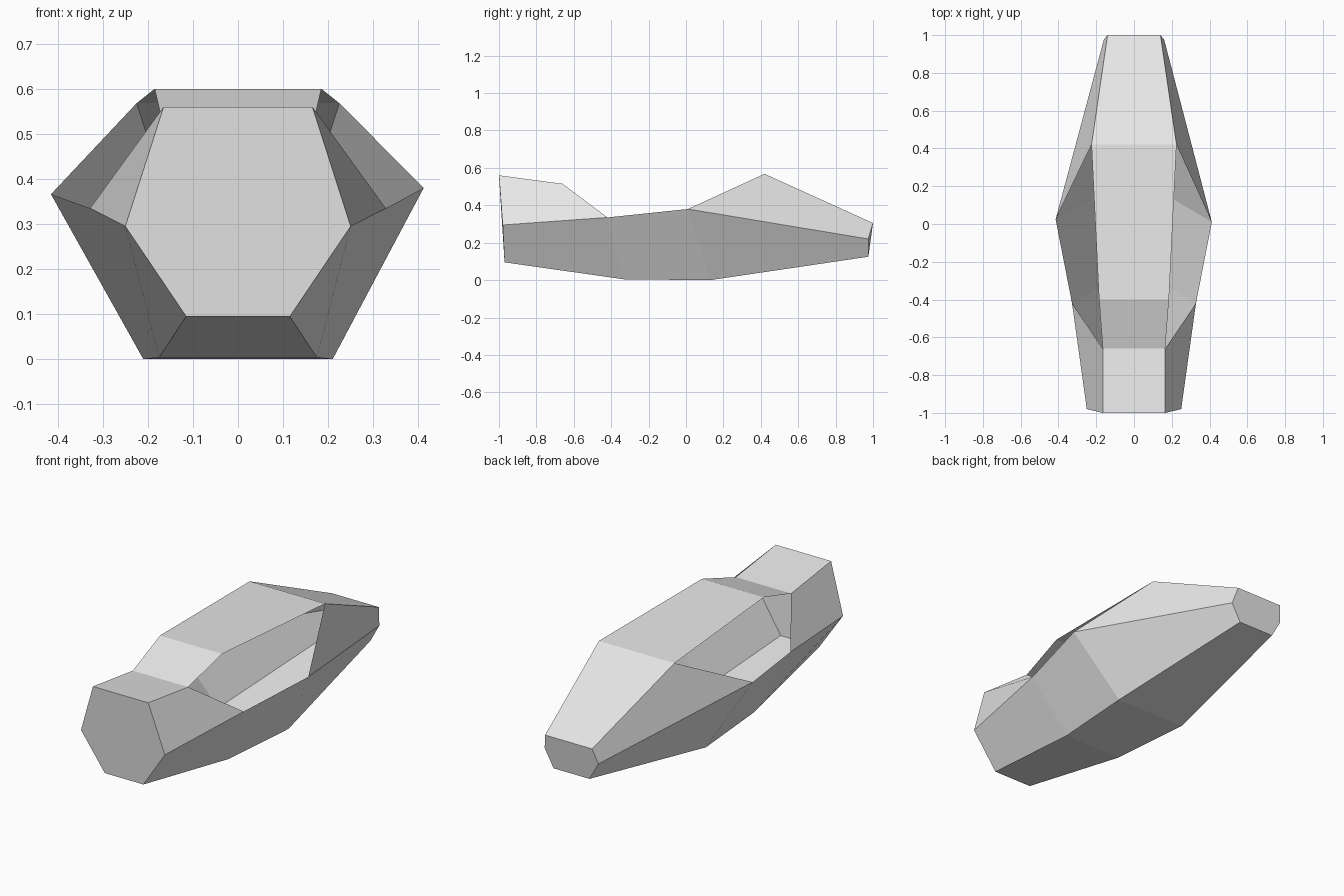
import bpy
import bmesh
from mathutils import Vector

cube = bpy.data.objects.get("Cube")
if cube:
    bpy.data.objects.remove(cube, do_unlink=True)

grey = bpy.data.materials.new("light grey")
grey.use_nodes = True
grey.diffuse_color = (0.8, 0.8, 0.8, 1)
grey.node_tree.nodes["Principled BSDF"].inputs["Base Color"].default_value = (0.8, 0.8, 0.8, 1)

# Corner points on the +x side, named by line (roof, belt, keel) and station
P = {
    "roof_nose": (0.165, -1.0, 0.56), "roof_cowl": (0.165, -0.66, 0.515),
    "roof_front": (0.185, -0.40, 0.60), "roof_rear": (0.225, 0.42, 0.568),
    "roof_tail": (0.14, 1.0, 0.305),
    "belt_nose": (0.25, -0.98, 0.295), "belt_front": (0.328, -0.42, 0.335),
    "belt_mid": (0.412, 0.01, 0.38), "belt_tail": (0.16, 0.975, 0.22),
    "keel_nose": (0.115, -0.97, 0.095), "keel_front": (0.175, -0.33, 0.004),
    "keel_mid": (0.21, 0.13, 0.0), "keel_tail": (0.107, 0.975, 0.125),
}
# The widest corner sits slightly lower and further back on the -x side
UNEVEN = {"belt_mid": (-0.415, 0.025, 0.366)}


def corner(name, side):
    if side < 0 and name in UNEVEN:
        return UNEVEN[name]
    x, y, z = P[name]
    return (side * x, y, z)


def panel_part(name, sides=(), spans=(), caps=()):
    """Open shell: mirrored side panels, panels spanning two corners, end caps."""
    bm = bmesh.new()
    polys = [[corner(n, s) for n in panel] for panel in sides for s in (1, -1)]
    for a, b in spans:
        polys.append([corner(a, 1), corner(b, 1), corner(b, -1), corner(a, -1)])
    for cap in caps:
        polys.append([corner(n, 1) for n in cap] + [corner(n, -1) for n in reversed(cap)])
    for poly in polys:
        bm.faces.new([bm.verts.new(p) for p in poly])
    bmesh.ops.remove_doubles(bm, verts=bm.verts, dist=0.0005)
    bm.normal_update()
    # Turn every panel to face away from the hull's long axis
    for f in bm.faces:
        c = f.calc_center_median()
        if f.normal.dot(c - Vector((0, c.y * 0.8, 0.27))) < 0:
            f.normal_flip()
    mesh = bpy.data.meshes.new(name)
    bm.to_mesh(mesh)
    bm.free()
    mesh.materials.append(grey)
    obj = bpy.data.objects.new(name, mesh)
    bpy.context.collection.objects.link(obj)
    return obj


stations = ("nose", "front", "mid", "tail")
bays = list(zip(stations, stations[1:]))

# Lower hull: flared walls and floor
panel_part("lower_hull",
           sides=[("belt_" + a, "belt_" + b, "keel_" + b, "keel_" + a) for a, b in bays],
           spans=[("keel_" + a, "keel_" + b) for a, b in bays])

# Nose: cowl top, cowl sides and flat front
panel_part("nose_cowl",
           sides=[("roof_nose", "roof_cowl", "belt_front", "belt_nose")],
           spans=[("roof_nose", "roof_cowl")],
           caps=[("roof_nose", "belt_nose", "keel_nose")])

# Windscreen and roof, with the sides left open
panel_part("windscreen", spans=[("roof_cowl", "roof_front")])
panel_part("roof", spans=[("roof_front", "roof_rear")])

# Tail: sloping deck, sides and small end face
panel_part("tail_deck",
           sides=[("roof_rear", "roof_tail", "belt_tail", "belt_mid")],
           spans=[("roof_rear", "roof_tail")],
           caps=[("roof_tail", "belt_tail", "keel_tail")])
